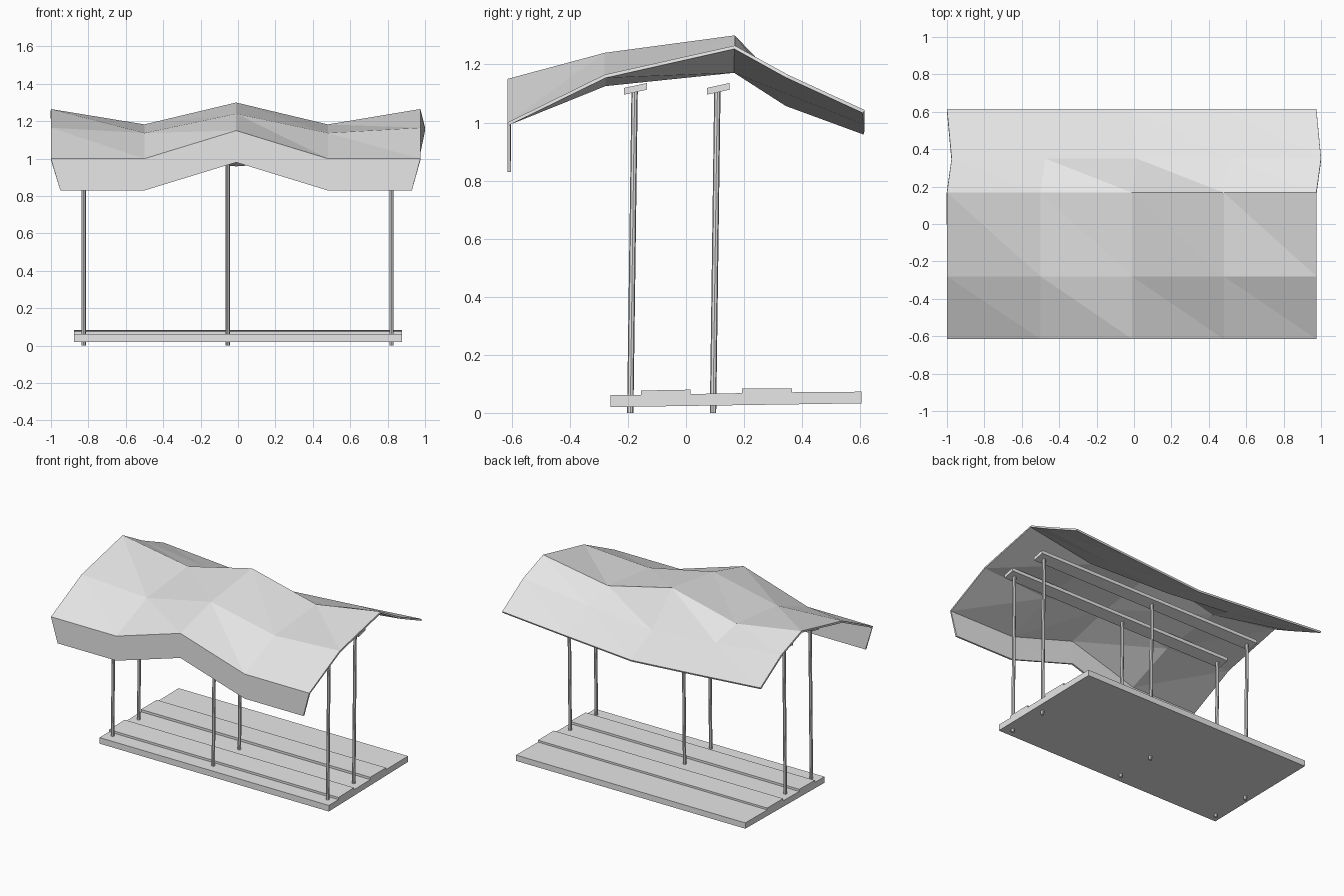
import bpy
import bmesh
from mathutils import Vector

cube = bpy.data.objects.get("Cube")
if cube:
    bpy.data.objects.remove(cube, do_unlink=True)

grey = bpy.data.materials.new("light_grey")
grey.use_nodes = True
grey.diffuse_color = (0.8, 0.8, 0.8, 1)
grey.node_tree.nodes["Principled BSDF"].inputs["Base Color"].default_value = (0.8, 0.8, 0.8, 1)


def finish(name, bm):
    mesh = bpy.data.meshes.new(name)
    bm.to_mesh(mesh)
    bm.free()
    mesh.materials.append(grey)
    obj = bpy.data.objects.new(name, mesh)
    bpy.context.collection.objects.link(obj)
    return obj


def extrude_profile(name, profile, half):
    """Extrude a closed (y, z) outline along x."""
    bm = bmesh.new()
    face = bm.faces.new([bm.verts.new((-half, y, z)) for y, z in profile])
    ext = bmesh.ops.extrude_face_region(bm, geom=[face])
    moved = [g for g in ext["geom"] if isinstance(g, bmesh.types.BMVert)]
    bmesh.ops.translate(bm, verts=moved, vec=(2 * half, 0, 0))
    bmesh.ops.recalc_face_normals(bm, faces=bm.faces)
    return finish(name, bm)


def post(name, bottom, top, radius=0.011):
    bottom, top = Vector(bottom), Vector(top)
    axis = top - bottom
    bm = bmesh.new()
    bmesh.ops.create_cone(bm, cap_ends=True, segments=8, radius1=radius,
                          radius2=radius, depth=axis.length)
    turn = axis.to_track_quat("Z", "Y").to_matrix().to_4x4()
    bmesh.ops.transform(bm, matrix=turn, verts=bm.verts)
    bmesh.ops.translate(bm, verts=bm.verts, vec=(bottom + top) / 2)
    return finish(name, bm)


# Folded roof sheet: rows run from the valance hem to the back eave
columns = [-1, -0.5, -0.01, 0.48, 0.975]
rows = [  # y, x shift, heights across the columns
    (-0.615, 0, (0.83, 0.83, 0.98, 0.83, 0.83)),
    (-0.615, 0, (1.0, 1.0, 1.15, 1.0, 1.0)),
    (-0.28, 0, (1.165, 1.137, 1.24, 1.137, 1.165)),
    (0.168, 0, (1.265, 1.183, 1.3, 1.183, 1.265)),
    (0.35, 0.025, (1.165, 1.11, 1.067, 1.11, 1.165)),
    (0.615, 0, (1.043, 1.005, 0.97, 1.005, 1.043)),
]
bm = bmesh.new()
grid = [[bm.verts.new((x + dx, y, z)) for x, z in zip(columns, zs)]
        for y, dx, zs in rows]
grid[0][0].co.x += 0.05      # hem tapers in at both ends
grid[0][-1].co.x -= 0.045
for low, high in zip(grid, grid[1:]):
    for i in range(len(columns) - 1):
        bm.faces.new((low[i], low[i + 1], high[i]))
        bm.faces.new((low[i + 1], high[i + 1], high[i]))
roof = finish("roof", bm)
solid = roof.modifiers.new("thickness", "SOLIDIFY")
solid.thickness = 0.012
solid.offset = -1

# Stepped plank floor
extrude_profile("floor", [
    (-0.26, 0.02), (0.605, 0.033), (0.605, 0.073), (0.365, 0.071),
    (0.365, 0.084), (0.192, 0.084), (0.192, 0.068), (0.015, 0.065),
    (0.015, 0.08), (-0.155, 0.077), (-0.155, 0.062), (-0.26, 0.062)], 0.877)

# Two rows of leaning posts, each under a tilted beam
for row, y in (("front", -0.192), ("back", 0.093)):
    for side, x in (("right", -0.825), ("middle", -0.055), ("left", 0.82)):
        post(f"{row}_{side}_post", (x, y, 0), (x, y + 0.015, 1.108))
    extrude_profile(f"{row}_beam", [
        (y - 0.021, 1.096), (y + 0.057, 1.113),
        (y + 0.057, 1.136), (y - 0.021, 1.119)], 0.87)
